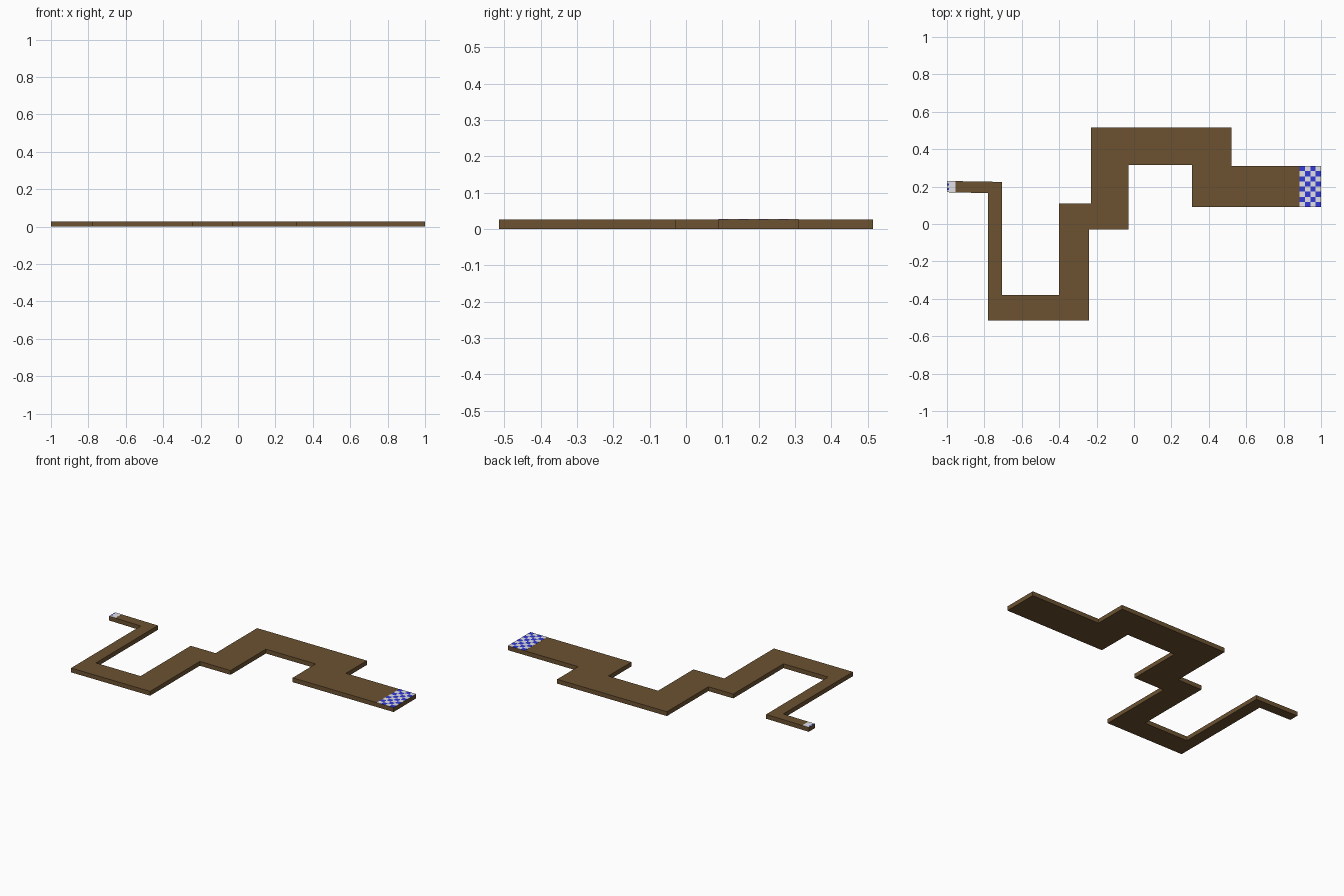
import bpy, bmesh

if "Cube" in bpy.data.objects:
    bpy.data.objects.remove(bpy.data.objects["Cube"])

TOP = 0.0268      # top of the path slab
PLATE = 0.0008    # thickness of the painted end plates


def material(name, rgb):
    m = bpy.data.materials.new(name)
    m.diffuse_color = (*rgb, 1)
    m.use_nodes = True
    m.node_tree.nodes["Principled BSDF"].inputs["Base Color"].default_value = m.diffuse_color
    return m


brown = material("earth brown", (0.150, 0.084, 0.031))
white = material("pale grey", (0.78, 0.78, 0.82))
blue = material("tile blue", (0.032, 0.042, 0.68))


def finish(bm, name, mats):
    bmesh.ops.recalc_face_normals(bm, faces=bm.faces)
    mesh = bpy.data.meshes.new(name)
    bm.to_mesh(mesh)
    bm.free()
    for m in mats:
        mesh.materials.append(m)
    ob = bpy.data.objects.new(name, mesh)
    bpy.context.collection.objects.link(ob)
    return ob


# Winding path: lower edge left to right, then upper edge back to the left
outline = [(-1, .17), (-.78, .165), (-.78, -.515), (-.24, -.515), (-.24, -.03),
           (-.03, -.03), (-.03, .315), (.31, .315), (.31, .09), (1, .09),
           (1, .31), (.52, .31), (.52, .515), (-.23, .515), (-.23, .11),
           (-.40, .11), (-.40, -.38), (-.705, -.38), (-.705, .225), (-1, .23)]
bm = bmesh.new()
base = bm.faces.new([bm.verts.new((x, y, 0)) for x, y in outline])
ext = bmesh.ops.extrude_face_region(bm, geom=[base], use_keep_orig=True)
bmesh.ops.translate(bm, vec=(0, 0, TOP),
                    verts=[v for v in ext["geom"] if isinstance(v, bmesh.types.BMVert)])
finish(bm, "winding_path", [brown])


# Chequered plate: a grid of cells coloured by a rule on column and row
def chequer(name, x0, x1, y0, y1, cols, rows, is_blue):
    bm = bmesh.new()
    z = TOP + PLATE
    vs = [[bm.verts.new((x0 + (x1 - x0) * i / cols, y0 + (y1 - y0) * j / rows, z))
           for j in range(rows + 1)] for i in range(cols + 1)]
    for i in range(cols):
        for j in range(rows):
            f = bm.faces.new((vs[i][j], vs[i + 1][j], vs[i + 1][j + 1], vs[i][j + 1]))
            f.material_index = int(is_blue(i, j))
    # thin rim down to the path
    rim = [e for e in bm.edges if e.is_boundary]
    ext = bmesh.ops.extrude_edge_only(bm, edges=rim)
    bmesh.ops.translate(bm, vec=(0, 0, -PLATE),
                        verts=[v for v in ext["geom"] if isinstance(v, bmesh.types.BMVert)])
    finish(bm, name, [white, blue])


chequer("wide_end_tiles", .885, 1, .09, .31, 4, 8, lambda i, j: (i + j) % 2 == 1)
chequer("narrow_end_tiles", -1, -.955, .17, .229, 4, 5, lambda i, j: i == 0 and j % 2 == 1)
